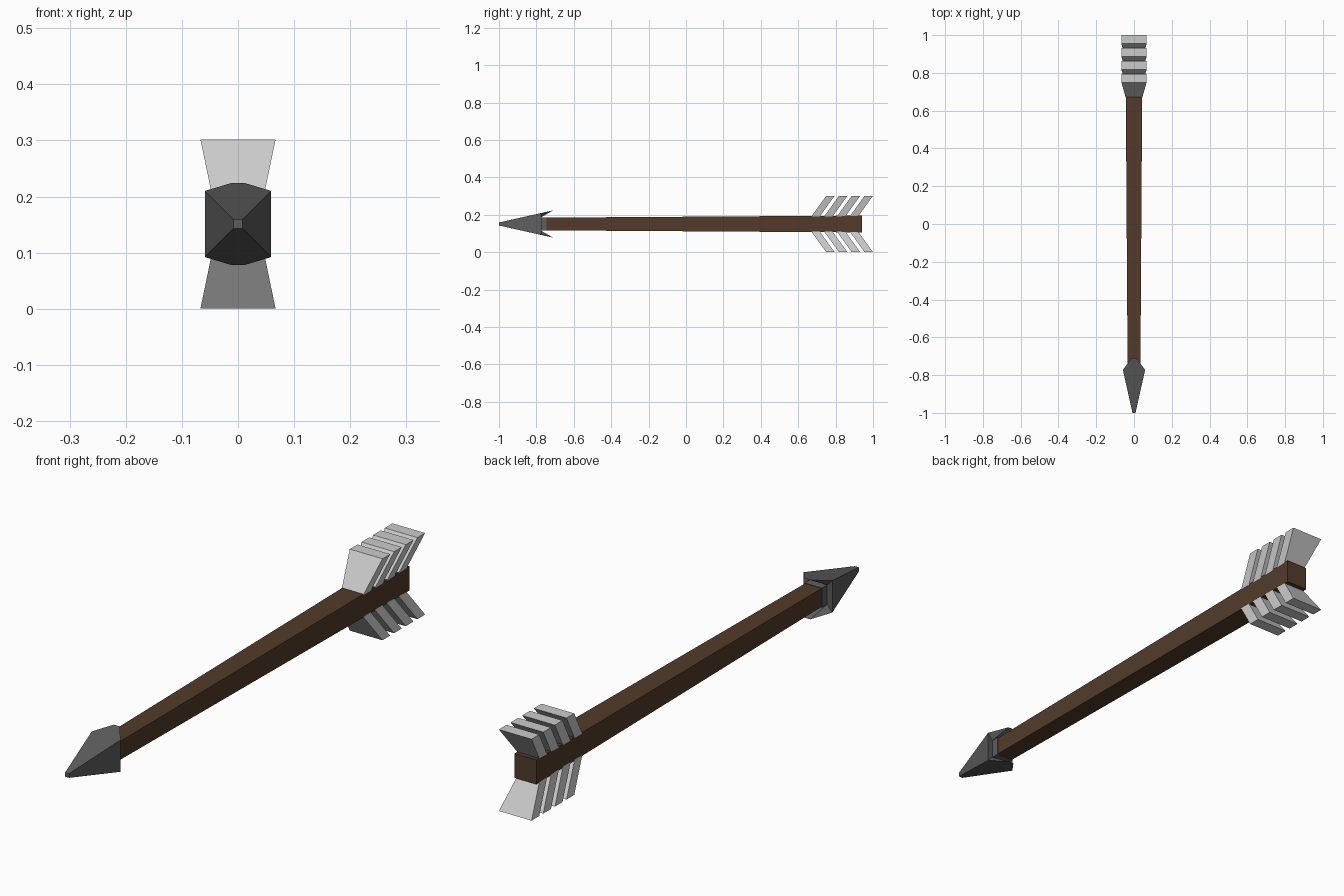
import bpy

if "Cube" in bpy.data.objects:
    bpy.data.objects.remove(bpy.data.objects["Cube"])

ZC = 0.151  # height of the arrow's axis


def material(name, rgb):
    mat = bpy.data.materials.new(name)
    mat.diffuse_color = (*rgb, 1)
    mat.use_nodes = True
    mat.node_tree.nodes["Principled BSDF"].inputs["Base Color"].default_value = mat.diffuse_color
    return mat


def make(name, verts, faces, mat=None):
    mesh = bpy.data.meshes.new(name)
    mesh.from_pydata(verts, [], faces)
    mesh.update()
    obj = bpy.data.objects.new(name, mesh)
    bpy.context.collection.objects.link(obj)
    if mat:
        mesh.materials.append(mat)
    return obj


def ring(y, hx, hz):
    return [(-hx, y, ZC - hz), (hx, y, ZC - hz), (hx, y, ZC + hz), (-hx, y, ZC + hz)]


def bridge(a, b):
    return [(a + i, a + (i + 1) % 4, b + (i + 1) % 4, b + i) for i in range(4)]


wood = material("wood", (0.085, 0.044, 0.023))
iron = material("iron", (0.11, 0.11, 0.11))

# Tapered square shaft
make("shaft", ring(-0.75, 0.034, 0.034) + ring(0.94, 0.045, 0.045),
     [(0, 1, 2, 3)] + bridge(0, 4) + [(7, 6, 5, 4)], wood)

# Arrowhead: blunt tip, wide shoulders, socket collar, swept barbs above and below
verts = (ring(-1.0, 0.008, 0.008) + ring(-0.772, 0.059, 0.059)
         + ring(-0.775, 0.036, 0.036) + ring(-0.745, 0.036, 0.036)
         + [(s * 0.012, -0.71, ZC + t * 0.073) for t in (-1, 1) for s in (-1, 1)])
faces = [(0, 1, 2, 3),
         (0, 4, 16, 17, 5, 1), (1, 5, 6, 2), (2, 6, 19, 18, 7, 3), (3, 7, 4, 0),
         (5, 9, 10, 6), (7, 11, 8, 4),
         (4, 8, 16), (16, 8, 9, 17), (17, 9, 5),
         (6, 10, 19), (19, 10, 11, 18), (18, 11, 7)]
faces += bridge(8, 12) + [(15, 14, 13, 12)]
make("arrowhead", verts, faces, iron)

# Swept-back flared vanes, four above and four below the shaft
for label, side in (("upper", 1), ("lower", -1)):
    for i in range(4):
        y = 0.675 + i * 0.0683
        verts = []
        for height, hx, dy in ((0.04, 0.044, -0.005), (0.151, 0.067, 0.075)):
            z = ZC + side * height
            verts += [(-hx, y + dy, z), (hx, y + dy, z),
                      (hx, y + dy + 0.045, z), (-hx, y + dy + 0.045, z)]
        faces = [(3, 2, 1, 0)] + bridge(0, 4) + [(4, 5, 6, 7)]
        if side < 0:
            faces = [f[::-1] for f in faces]
        make(f"{label}_vane_{i + 1}", verts, faces)

# Consistent outward normals
import bmesh
for obj in bpy.context.collection.objects:
    bm = bmesh.new()
    bm.from_mesh(obj.data)
    bmesh.ops.recalc_face_normals(bm, faces=bm.faces)
    bm.to_mesh(obj.data)
    bm.free()
